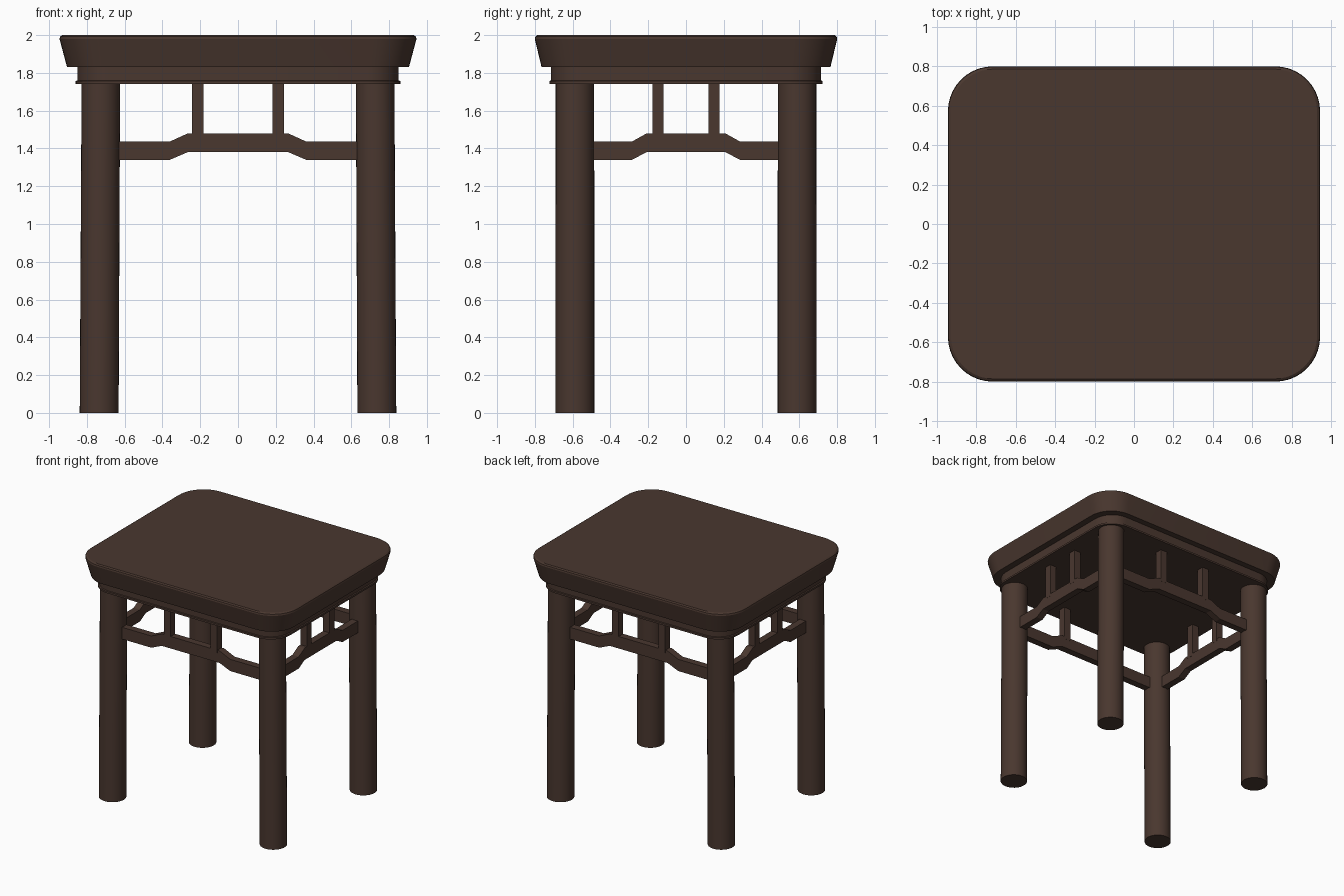
import bpy, bmesh
from math import cos, sin, pi, radians
from mathutils import Vector

cube = bpy.data.objects.get("Cube")
if cube:
    bpy.data.objects.remove(cube, do_unlink=True)

wood = bpy.data.materials.new("dark brown wood")
wood.use_nodes = True
colour = (0.067, 0.038, 0.028, 1)
wood.diffuse_color = colour
wood.node_tree.nodes["Principled BSDF"].inputs["Base Color"].default_value = colour


def loft(name, rings, smooth=True):
    """Skin a stack of equal point rings and cap both ends."""
    bm = bmesh.new()
    loops = [[bm.verts.new(p) for p in ring] for ring in rings]
    n = len(loops[0])
    for a, b in zip(loops, loops[1:]):
        for i in range(n):
            j = (i + 1) % n
            bm.faces.new((a[i], a[j], b[j], b[i]))
    bm.faces.new(loops[0][::-1])
    bm.faces.new(loops[-1])
    bmesh.ops.recalc_face_normals(bm, faces=bm.faces)
    mesh = bpy.data.meshes.new(name)
    bm.to_mesh(mesh)
    bm.free()
    mesh.materials.append(wood)
    obj = bpy.data.objects.new(name, mesh)
    bpy.context.collection.objects.link(obj)
    if smooth:
        bpy.ops.object.select_all(action='DESELECT')
        obj.select_set(True)
        bpy.context.view_layer.objects.active = obj
        bpy.ops.object.shade_smooth_by_angle(angle=radians(25))
    return obj


def rounded_rect(hx, hy, r, z, steps=10):
    pts = []
    corners = [(1, 1), (-1, 1), (-1, -1), (1, -1)]
    for k, (sx, sy) in enumerate(corners):
        for i in range(steps + 1):
            a = (k + i / steps) * pi / 2
            pts.append((sx * (hx - r) + r * cos(a), sy * (hy - r) + r * sin(a), z))
    return pts


def circle(x, y, r, z, n=32):
    return [(x + r * cos(2 * pi * i / n), y + r * sin(2 * pi * i / n), z) for i in range(n)]


def slab(name, profile):
    # Profile rows are offset outward from the apron line, then height
    hx, hy, r = 0.85, 0.715, 0.17
    loft(name, [rounded_rect(hx + d, hy + d * 0.9, r + d * 0.6, z) for d, z in profile])


# Seat top with flared edge, and the apron with its lower lip
slab("seat_top", [(0.055, 1.83), (0.095, 1.98), (0.092, 1.992), (0.08, 2.0)])
slab("apron", [(0.009, 1.742), (0.009, 1.757), (0, 1.76), (0, 1.835)])

# Four round, slightly splayed legs
leg_x, leg_y = 0.726, 0.588
for fb, sy in (("front", -1), ("back", 1)):
    for lr, sx in (("right", -1), ("left", 1)):
        loft(f"{fb}_{lr}_leg", [circle(sx * 0.735, sy * leg_y, 0.103, 0),
                                circle(sx * leg_x, sy * leg_y, 0.102, 1.745)])


def stretcher(name, axis, side, half, outer, inner, strut):
    """Humpbacked rail between two legs, with two struts up to the apron."""
    def place(u, v, z):
        return Vector((u, side * leg_y + v, z)) if axis == "x" else Vector((side * leg_x + v, u, z))

    t = 0.029
    stations = [(-half, 0), (-outer, 0), (-inner, 1), (inner, 1), (outer, 0), (half, 0)]
    loft(name + "_stretcher",
         [[place(u, -t, 1.34 + 0.041 * h), place(u, t, 1.34 + 0.041 * h),
           place(u, t, 1.437 + 0.043 * h), place(u, -t, 1.437 + 0.043 * h)]
          for u, h in stations], smooth=False)
    for tag, s in (("a", -1), ("b", 1)):
        w = 0.03
        square = [(-w, -w), (w, -w), (w, w), (-w, w)]
        loft(f"{name}_strut_{tag}",
             [[place(s * strut + u, v, z) for u, v in square] for z in (1.46, 1.75)],
             smooth=False)


stretcher("front", "x", -1, 0.66, 0.36, 0.265, 0.213)
stretcher("back", "x", 1, 0.66, 0.36, 0.265, 0.213)
stretcher("right", "y", -1, 0.52, 0.285, 0.208, 0.148)
stretcher("left", "y", 1, 0.52, 0.285, 0.208, 0.148)
